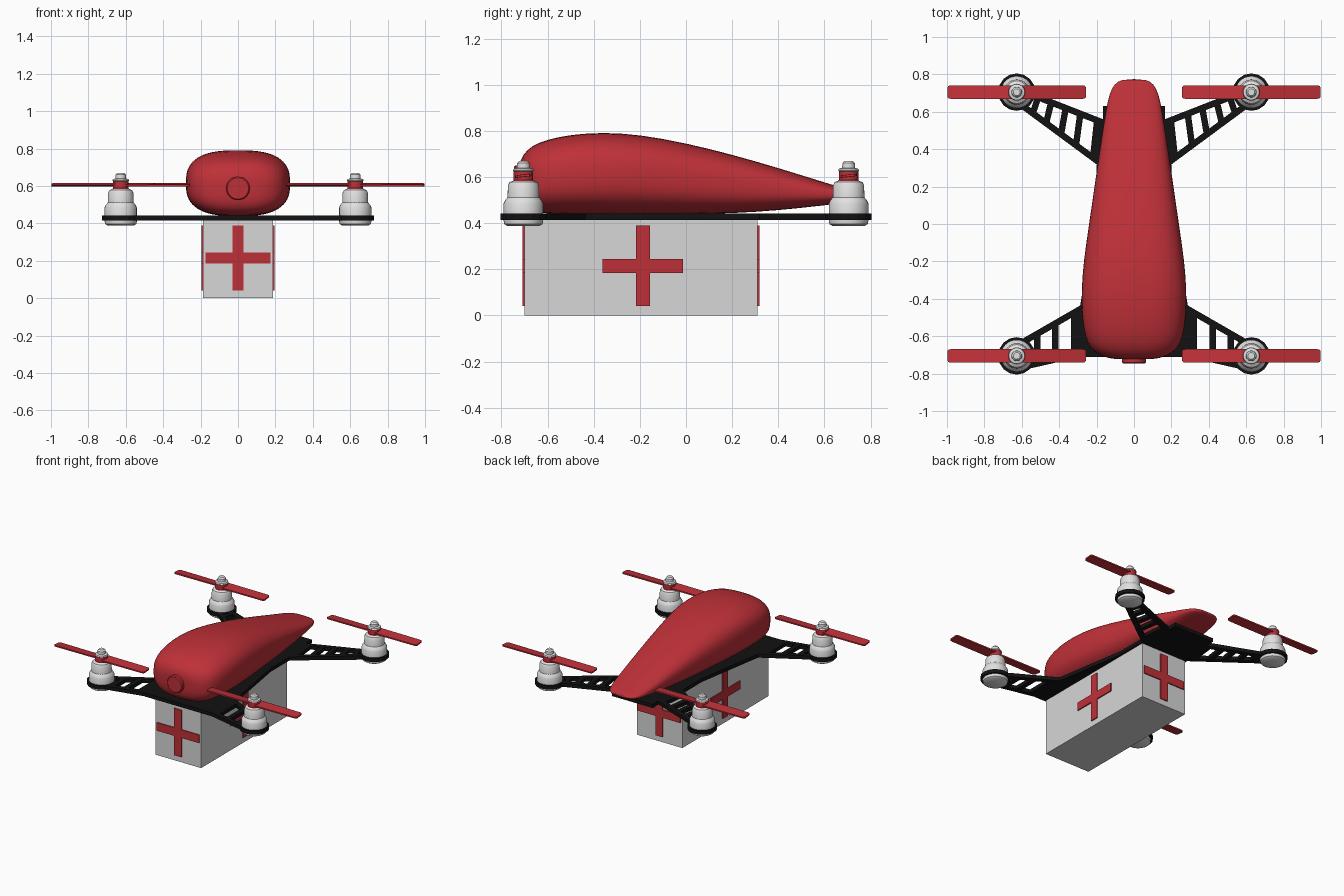
import bpy, bmesh, math
from mathutils import Vector

if "Cube" in bpy.data.objects:
    bpy.data.objects.remove(bpy.data.objects["Cube"])


def material(name, rgb):
    m = bpy.data.materials.new(name)
    m.diffuse_color = (*rgb, 1)
    m.use_nodes = True
    m.node_tree.nodes["Principled BSDF"].inputs["Base Color"].default_value = m.diffuse_color
    return m


RED = material("red", (0.52, 0.03, 0.04))
WHITE = material("white", (0.75, 0.75, 0.75))
BOX = material("box_white", (0.68, 0.68, 0.68))
BLACK = material("black", (0.006, 0.006, 0.006))


def finish(name, bm, mats, angle=None):
    bmesh.ops.recalc_face_normals(bm, faces=bm.faces)
    me = bpy.data.meshes.new(name)
    bm.to_mesh(me)
    bm.free()
    for m in mats:
        me.materials.append(m)
    if angle:
        me.shade_smooth()
        me.set_sharp_from_angle(angle=math.radians(angle))
    ob = bpy.data.objects.new(name, me)
    bpy.context.collection.objects.link(ob)
    return ob


def prism(bm, pts, z0, z1):
    """Extrude a flat outline from z0 to z1."""
    lo = [bm.verts.new((p[0], p[1], z0)) for p in pts]
    hi = [bm.verts.new((p[0], p[1], z1)) for p in pts]
    bm.faces.new(lo[::-1])
    bm.faces.new(hi)
    n = len(pts)
    for i in range(n):
        j = (i + 1) % n
        bm.faces.new((lo[i], lo[j], hi[j], hi[i]))


def loft(bm, rings):
    """Skin a list of closed rings and cap both ends."""
    rows = [[bm.verts.new(p) for p in r] for r in rings]
    n = len(rows[0])
    for a, b in zip(rows, rows[1:]):
        for i in range(n):
            j = (i + 1) % n
            bm.faces.new((a[i], a[j], b[j], b[i]))
    bm.faces.new(rows[0][::-1])
    bm.faces.new(rows[-1])


def circle(r, n):
    return [(r * math.cos(2 * math.pi * i / n), r * math.sin(2 * math.pi * i / n)) for i in range(n)]


def block(bm, lo, hi):
    prism(bm, [(lo[0], lo[1]), (hi[0], lo[1]), (hi[0], hi[1]), (lo[0], hi[1])], lo[2], hi[2])


# Teardrop fuselage: y, half width, bottom, top
stations = [
    (-0.725, 0.10, 0.53, 0.65), (-0.71, 0.17, 0.48, 0.695), (-0.67, 0.235, 0.45, 0.737),
    (-0.60, 0.264, 0.44, 0.764), (-0.50, 0.279, 0.438, 0.785), (-0.36, 0.283, 0.437, 0.795),
    (-0.20, 0.271, 0.437, 0.785), (0.0, 0.241, 0.438, 0.748), (0.20, 0.212, 0.442, 0.698),
    (0.40, 0.183, 0.455, 0.640), (0.60, 0.152, 0.477, 0.577), (0.70, 0.132, 0.490, 0.547),
    (0.75, 0.105, 0.498, 0.532), (0.775, 0.065, 0.507, 0.522)]
rings = []
for y, w, zb, zt in stations:
    ring = []
    for c, s in circle(1, 32):
        px = math.copysign(abs(c) ** (2 / 2.7), c)
        pz = math.copysign(abs(s) ** (2 / 2.7), s)
        ring.append((w * px, y, (zb + zt) / 2 + (zt - zb) / 2 * pz))
    rings.append(ring)
bm = bmesh.new()
loft(bm, rings)
body = finish("fuselage", bm, [RED], 60)
sub = body.modifiers.new("smooth", "SUBSURF")
sub.levels = sub.render_levels = 1

# Round nose camera
bm = bmesh.new()
loft(bm, [[(x * k, y, 0.587 + z * k) for x, z in circle(0.063, 32)]
          for y, k in ((-0.68, 1), (-0.74, 1), (-0.746, 0.9))])
finish("nose_camera", bm, [RED], 30)

# Cargo box with a raised cross on four sides
bm = bmesh.new()
block(bm, (-0.187, -0.70, 0), (0.187, 0.31, 0.418))
finish("cargo_box", bm, [BOX])
L, W, ZC, YC, T = 0.174, 0.03, 0.215, -0.187, 0.008
outline = [(-W, -L), (W, -L), (W, -W), (L, -W), (L, W), (W, W),
           (W, L), (-W, L), (-W, W), (-L, W), (-L, -W), (-W, -W)]
for name, centre, out in (("front", (0, -0.70), (0, -1)), ("back", (0, 0.31), (0, 1)),
                          ("left", (-0.187, YC), (-1, 0)), ("right", (0.187, YC), (1, 0))):
    bm = bmesh.new()
    prism(bm, outline, 0, T)
    for v in bm.verts:
        u, h, d = v.co
        v.co = (centre[0] + out[0] * d - out[1] * u, centre[1] + out[1] * d + out[0] * u, ZC + h)
    finish(name + "_cross", bm, [RED])

# Flat frame: centre plate and four ladder arms
Z0, Z1 = 0.414, 0.441
RX, RY = 0.627, 0.705
bm = bmesh.new()
side = [(0.27, -0.71), (0.29, -0.45), (0.20, 0.10), (0.20, 0.31), (0.165, 0.54), (0.165, 0.63)]
prism(bm, side + [(-x, y) for x, y in reversed(side)], Z0, Z1)
finish("centre_plate", bm, [BLACK])


def strip(bm, a, b, w):
    a, b = Vector(a), Vector(b)
    d = (b - a).normalized()
    n = Vector((-d.y, d.x)) * w / 2
    prism(bm, [a - n, b - n, b + n, a + n], Z0, Z1)


def arm(name, sx, a0, a1, b0, b1, rungs, solid):
    bm = bmesh.new()
    m = lambda p: (p[0] * sx, p[1])
    mix = lambda p, q, t: (p[0] + (q[0] - p[0]) * t, p[1] + (q[1] - p[1]) * t)
    strip(bm, m(a0), m(a1), 0.034)
    strip(bm, m(b0), m(b1), 0.034)
    for t in rungs:
        strip(bm, m(mix(a0, a1, t)), m(mix(b0, b1, t)), 0.034)
    # solid root web
    prism(bm, [m(a0), m(mix(a0, a1, solid)), m(mix(b0, b1, solid)), m(b0)], Z0, Z1)
    finish(name, bm, [BLACK])


for side_name, sx in (("left", -1), ("right", 1)):
    arm("rear_arm_" + side_name, sx, (0.18, 0.325), (0.60, 0.635), (0.16, 0.54), (0.57, 0.70),
        (0.31, 0.50, 0.69, 0.86), 0.13)
    arm("front_arm_" + side_name, sx, (0.27, -0.445), (0.60, -0.635), (0.27, -0.69), (0.60, -0.765),
        (0.46, 0.75), 0.2)

# Motor outline: radius, height
motor = [(0.070, 0.388), (0.083, 0.396), (0.086, 0.41), (0.086, 0.485), (0.080, 0.498),
         (0.069, 0.512), (0.067, 0.565), (0.060, 0.578), (0.045, 0.584), (0.042, 0.588),
         (0.042, 0.625), (0.045, 0.628), (0.042, 0.636), (0.028, 0.640), (0.027, 0.660), (0.018, 0.670)]
for yn, sy in (("front", -1), ("rear", 1)):
    for xn, sx in (("left", -1), ("right", 1)):
        tag = yn + "_" + xn
        cx, cy = sx * RX, sy * RY
        # Mount ring
        bm = bmesh.new()
        prism(bm, [(cx + x, cy + y) for x, y in circle(0.1, 16)], Z0, Z1)
        finish("motor_mount_" + tag, bm, [BLACK])
        # Motor with red collar
        bm = bmesh.new()
        loft(bm, [[(cx + x, cy + y, z) for x, y in circle(r, 32)] for r, z in motor])
        for f in bm.faces:
            f.material_index = int(0.586 < f.calc_center_median().z < 0.626)
        finish("motor_" + tag, bm, [WHITE, RED], 35)
        # Two blades pitched in opposite directions, with rounded tips
        bm = bmesh.new()
        for s in (-1, 1):
            secs = []
            for r, w, p in ((0.0, 0.036, 0.15), (0.35, 0.036, 0.1), (0.364, 0.034, 0.1), (0.371, 0.026, 0.1)):
                secs.append([(cx + s * r, cy + u * w, 0.606 + s * u * w * p + dz)
                             for u, dz in ((-1, -0.005), (1, -0.005), (1, 0.005), (-1, 0.005))])
            loft(bm, secs)
        finish("propeller_" + tag, bm, [RED])
